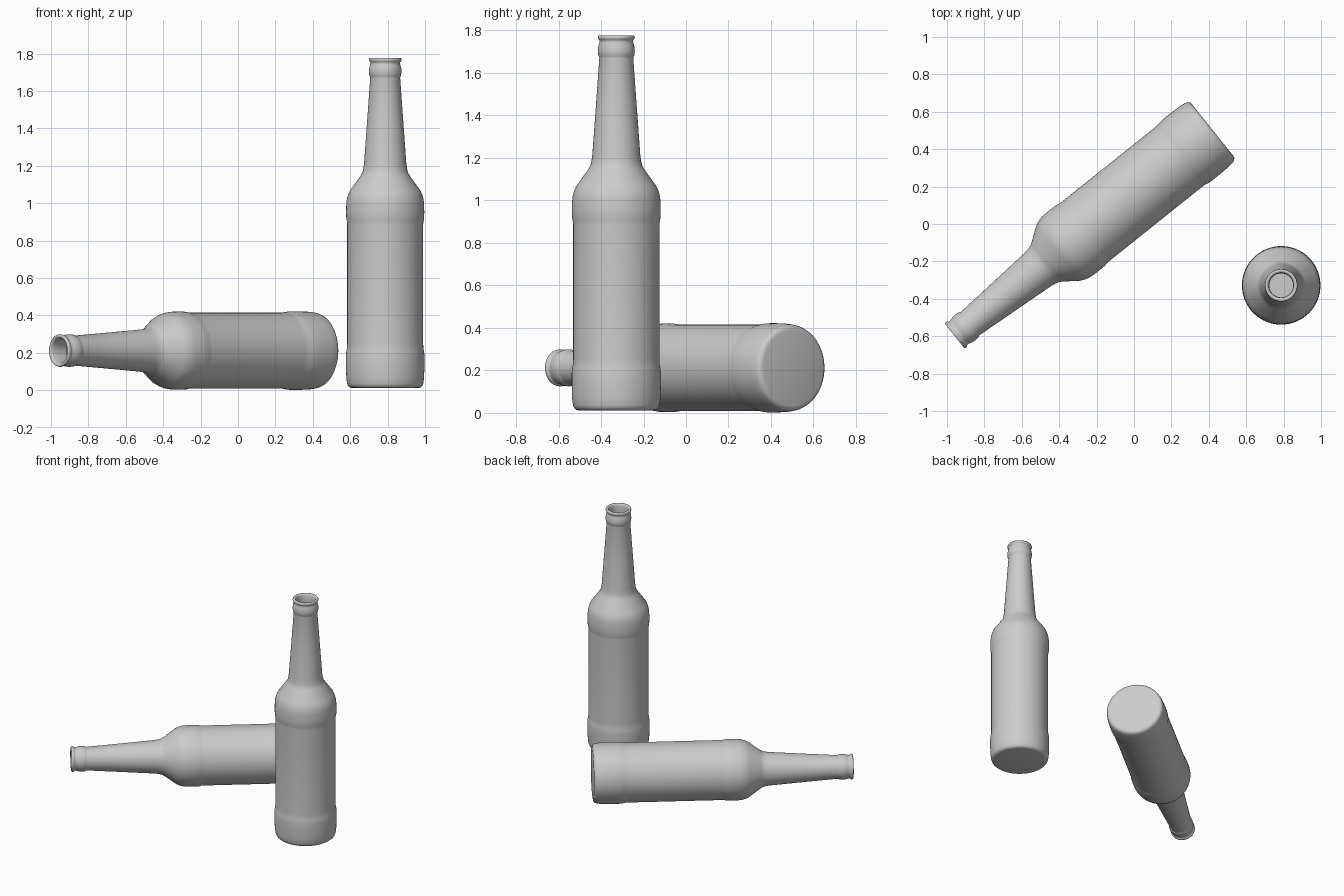
import bpy, bmesh, math
from mathutils import Matrix, Vector

if "Cube" in bpy.data.objects:
    bpy.data.objects.remove(bpy.data.objects["Cube"])

SEGMENTS = 64

glass = bpy.data.materials.new("light grey")
glass.diffuse_color = (0.6, 0.6, 0.6, 1)
glass.use_nodes = True
glass.node_tree.nodes["Principled BSDF"].inputs["Base Color"].default_value = glass.diffuse_color

# Bottle outline as (radius, height), base centre -> lip -> inside the mouth
PROFILE = [
    (0.0, 0.0), (0.178, 0.0), (0.190, 0.003), (0.199, 0.011), (0.204, 0.025),
    (0.208, 0.06), (0.210, 0.12), (0.210, 0.175), (0.208, 0.195), (0.204, 0.215),
    (0.203, 0.24), (0.203, 0.875), (0.204, 0.888), (0.208, 0.905), (0.209, 0.94),
    (0.208, 0.985), (0.205, 1.01), (0.199, 1.032), (0.189, 1.055),
    (0.130, 1.137), (0.122, 1.152), (0.117, 1.172), (0.113, 1.20),
    (0.097, 1.42), (0.080, 1.658), (0.081, 1.664), (0.085, 1.672), (0.087, 1.69),
    (0.086, 1.708), (0.082, 1.724), (0.079, 1.733), (0.080, 1.743), (0.085, 1.747),
    (0.087, 1.753), (0.086, 1.761), (0.082, 1.765), (0.074, 1.765), (0.069, 1.760),
    (0.066, 1.75), (0.064, 1.72), (0.066, 1.66), (0.0, 1.66),
]


def make_bottle(name, matrix):
    """Lathe the outline around z and place it."""
    bm = bmesh.new()
    verts = [bm.verts.new((r, 0, z)) for r, z in PROFILE]
    edges = [bm.edges.new(pair) for pair in zip(verts, verts[1:])]
    bmesh.ops.spin(bm, geom=verts + edges, cent=(0, 0, 0), axis=(0, 0, 1),
                   angle=2 * math.pi, steps=SEGMENTS)
    bmesh.ops.remove_doubles(bm, verts=bm.verts[:], dist=0.0003)
    bmesh.ops.recalc_face_normals(bm, faces=bm.faces[:])
    mesh = bpy.data.meshes.new(name)
    bm.to_mesh(mesh)
    bm.free()
    mesh.materials.append(glass)
    obj = bpy.data.objects.new(name, mesh)
    bpy.context.collection.objects.link(obj)
    obj.matrix_world = matrix
    bpy.ops.object.select_all(action='DESELECT')
    obj.select_set(True)
    bpy.context.view_layer.objects.active = obj
    bpy.ops.object.shade_smooth_by_angle(angle=math.radians(50))
    return obj


# Upright bottle
make_bottle("standing_bottle", Matrix.Translation((0.787, -0.328, 0.012)))

# Bottle lying on its side, mouth towards the front left
axis = Vector((-0.781, -0.624, 0))
lying = axis.to_track_quat('Z', 'Y').to_matrix().to_4x4()
make_bottle("lying_bottle", Matrix.Translation((0.42, 0.503, 0.212)) @ lying)
